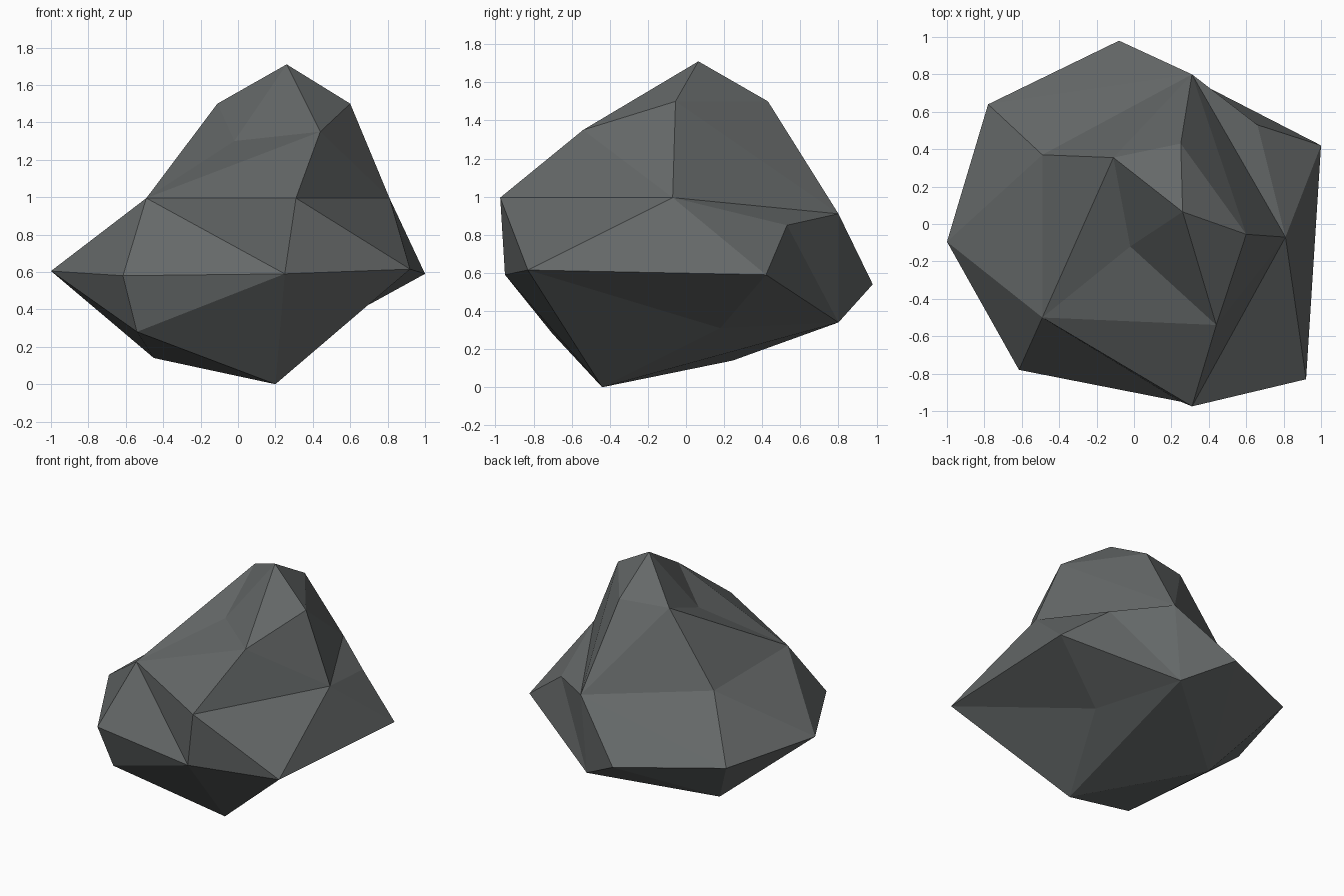
import bpy, bmesh

if "Cube" in bpy.data.objects:
    bpy.data.objects.remove(bpy.data.objects["Cube"])

# Corner points of the boulder, grouped by height
TIP = {"G": (.26, .065, 1.71)}
CROWN = {"E": (-.11, .355, 1.5), "F": (.25, .43, 1.5), "H": (.60, -.055, 1.5), "N": (.44, -.54, 1.35)}
WAIST = {"O": (-.49, -.5, .995), "R": (.31, -.975, .995), "I": (.81, -.07, .995),
         "B": (.31, .80, .91), "D": (-.49, .37, .99)}
BELLY = {"P": (-1, -.095, .605), "C": (-.78, .64, .59), "A": (-.08, .98, .54), "K": (.66, .53, .85),
         "J": (1, .42, .59), "T": (.92, -.83, .615), "S": (.25, -.95, .59), "Q": (-.615, -.78, .58)}
FOOT = {"X": (-.54, -.70, .28), "U": (-.45, .245, .14), "V": (.26, .80, .34), "Z": (.20, -.44, 0)}

bm = bmesh.new()
v = {n: bm.verts.new(co) for g in (TIP, CROWN, WAIST, BELLY, FOOT) for n, co in g.items()}


def faces_within(names):
    pts = {v[n] for n in names}
    return [f for f in bm.faces if pts.issuperset(f.verts)]


def wrap(*groups):
    """Convex shell around the groups, left open across the waist."""
    bmesh.ops.convex_hull(bm, input=[v[n] for g in groups for n in g])
    bmesh.ops.delete(bm, geom=faces_within(WAIST), context='FACES')


def crease(a, b):
    """Swap the hull ridge a-b for the other diagonal, making a hollow."""
    e = bm.edges.get((v[a], v[b]))
    if e and len(e.link_faces) == 2:
        bmesh.ops.rotate_edges(bm, edges=[e])


def dent(rim, co):
    """Push the facet bounded by the rim in to a point."""
    faces = faces_within(rim)
    if len(faces) > 1:
        faces = bmesh.ops.dissolve_faces(bm, faces=faces, use_verts=False)["region"]
    if faces:
        bmesh.ops.poke(bm, faces=faces[:1])["verts"][0].co = co


# Broad lower body and narrower peak, sharing the waist
wrap(WAIST, BELLY, FOOT)
wrap(WAIST, CROWN, TIP)

# Hollows in the shell
crease("Q", "R")
crease("J", "B")
crease("R", "G")
dent("EGNO", (-.02, -.12, 1.30))
dent("TJVZ", (.49, .18, .31))

bmesh.ops.recalc_face_normals(bm, faces=bm.faces[:])
mesh = bpy.data.meshes.new("boulder")
bm.to_mesh(mesh)
bm.free()

# Stone colour
stone = bpy.data.materials.new("grey stone")
stone.diffuse_color = (.13, .14, .14, 1)
stone.use_nodes = True
stone.node_tree.nodes["Principled BSDF"].inputs["Base Color"].default_value = stone.diffuse_color
mesh.materials.append(stone)
bpy.context.collection.objects.link(bpy.data.objects.new("boulder", mesh))
